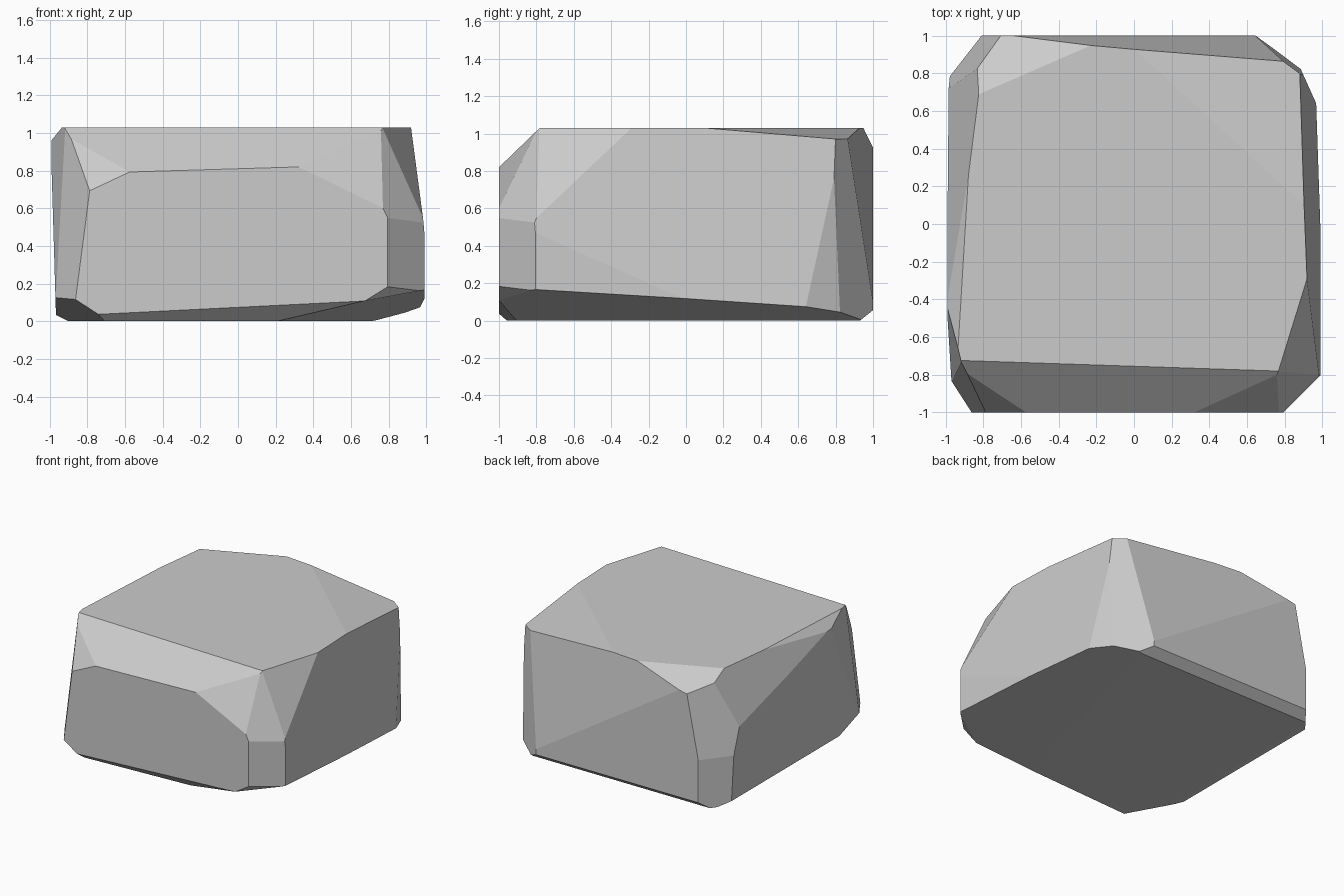
import bpy, bmesh
from mathutils import Vector, Matrix

if "Cube" in bpy.data.objects:
    bpy.data.objects.remove(bpy.data.objects["Cube"])

# Each cut is a plane: outward normal (x, y, z) and offset d; everything beyond it is removed
CUTS = [
    # right side: main face, upper front slope, bottom bevel
    (1, 0.04, 0.09, 1.0),
    (1, -0.31, 0.46, 1.483),
    (0.22, -0.06, -1, 0.10),
    # front right corner: lower, upper, bottom
    (1, -1, 0, 1.795),
    (1, -0.94, 0.48, 1.998),
    (0.62, -0.74, -1, 1.05),
    # front: top chamfer, right part of chamfer, bottom bevel
    (-0.03, -0.9, 1, 1.71),
    (0.24, -1, 0.49, 1.479),
    (0.05, -0.9, -1, 0.826),
    # front left corner: two upright facets, top, bottom
    (-1, -0.65, 0.13, 1.528),
    (-1, -0.236, 0.083, 1.176),
    (-0.3, -1, 0.64, 1.68),
    (-0.65, -0.36, -1, 0.805),
    # left side: main face, upper bevel, top edge, bottom bevel
    (-1, 0, -0.03, 0.966),
    (-1, 0.127, 0.393, 1.317),
    (-1, 0.06, 1, 1.925),
    (-0.5, 0, -1, 0.45),
    # back left corner: upright, leaning, top
    (-1, 0.78, 0, 1.59),
    (-1, 0.78, 0.2, 1.67),
    (-0.2, 0.46, 1, 1.512),
    # back: leaning face, bottom bevel, right corner facets
    (0.09, 1, 0.14, 1.072),
    (0, 0.8, -1, 0.744),
    (0.74, 1, 0.03, 1.48),
    (1, 0.45, 0, 1.256),
    # top: shallow fall towards the back right
    (0.08, 0.087, 1, 1.111),
]


def chisel(bm, nx, ny, nz, d):
    """Slice off the material beyond a plane and cap the opening."""
    n = Vector((nx, ny, nz))
    bmesh.ops.bisect_plane(bm, geom=bm.verts[:] + bm.edges[:] + bm.faces[:],
                           dist=1e-5, plane_co=n * (d / n.length_squared),
                           plane_no=n.normalized(), clear_outer=True)
    rim = [e for e in bm.edges if e.is_boundary]
    if rim:
        bmesh.ops.holes_fill(bm, edges=rim, sides=0)


# Raw block
bm = bmesh.new()
bmesh.ops.create_cube(bm, size=1, matrix=Matrix.Translation((0, 0, 0.515))
                      @ Matrix.Diagonal((1.98, 2.0, 1.03, 1)))

# Chiselled facets
for cut in CUTS:
    chisel(bm, *cut)
bmesh.ops.remove_doubles(bm, verts=bm.verts[:], dist=0.002)
bmesh.ops.recalc_face_normals(bm, faces=bm.faces[:])

mesh = bpy.data.meshes.new("boulder")
bm.to_mesh(mesh)
bm.free()
boulder = bpy.data.objects.new("boulder", mesh)
bpy.context.collection.objects.link(boulder)
